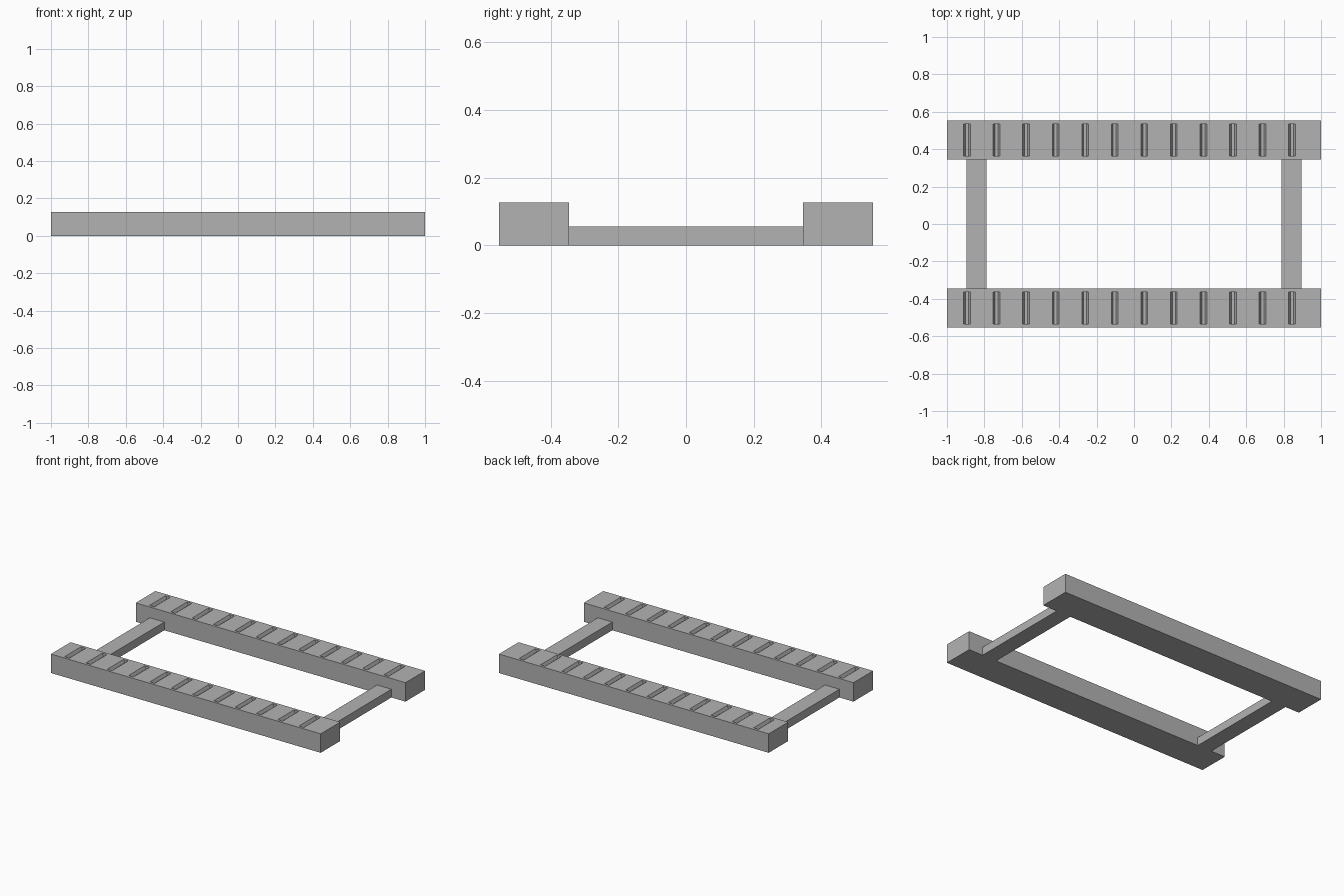
import bpy
import bmesh
from mathutils import Matrix, Vector

default = bpy.data.objects.get("Cube")
if default:
    bpy.data.objects.remove(default, do_unlink=True)

grey = bpy.data.materials.new("plain_grey")
grey.use_nodes = True
colour = (0.45, 0.45, 0.45, 1)
grey.diffuse_color = colour
grey.node_tree.nodes["Principled BSDF"].inputs["Base Color"].default_value = colour

HEIGHT, RAIL_Y, RAIL_WIDTH = 0.127, 0.449, 0.207
SLOT_COUNT, SLOT_START, SLOT_STEP = 12, -0.893, 0.158
SLOT_LENGTH, SLOT_TOP, SLOT_FLOOR, SLOT_DEPTH = 0.172, 0.036, 0.016, 0.02


def add_box(bm, centre, size):
    matrix = Matrix.Translation(centre) @ Matrix.Diagonal((*size, 1))
    return bmesh.ops.create_cube(bm, size=1, matrix=matrix)["verts"]


def finish(name, bm):
    mesh = bpy.data.meshes.new(name)
    bm.to_mesh(mesh)
    bm.free()
    mesh.materials.append(grey)
    obj = bpy.data.objects.new(name, mesh)
    bpy.context.collection.objects.link(obj)
    return obj


def slot_cutter(y):
    # Tapered slots, extended above the rail top along the same slope
    bm = bmesh.new()
    top_width = 2 * SLOT_TOP - SLOT_FLOOR
    for i in range(SLOT_COUNT):
        x = SLOT_START + i * SLOT_STEP
        verts = add_box(bm, Vector((x, y, HEIGHT)),
                        (top_width, SLOT_LENGTH, 2 * SLOT_DEPTH))
        for v in verts:
            if v.co.z < HEIGHT:
                v.co.x = x + (v.co.x - x) * SLOT_FLOOR / top_width
    return finish("slot_cutter", bm)


# Long rails with a row of slots in the top
for name, side in (("front_rail", -1), ("back_rail", 1)):
    bm = bmesh.new()
    add_box(bm, Vector((0, side * RAIL_Y, HEIGHT / 2)), (2, RAIL_WIDTH, HEIGHT))
    rail = finish(name, bm)
    cutter = slot_cutter(side * RAIL_Y)
    cutter.hide_render = True
    cut = rail.modifiers.new("slots", "BOOLEAN")
    cut.operation = "DIFFERENCE"
    cut.solver = "EXACT"
    cut.object = cutter
    bpy.context.view_layer.objects.active = rail
    bpy.ops.object.modifier_apply(modifier=cut.name)
    bpy.data.objects.remove(cutter, do_unlink=True)

# Low cross bars joining the rails
for name, side in (("right_cross_bar", -1), ("left_cross_bar", 1)):
    bm = bmesh.new()
    add_box(bm, Vector((side * 0.842, 0, 0.0275)),
            (0.107, 2 * RAIL_Y - RAIL_WIDTH, 0.055))
    finish(name, bm)
